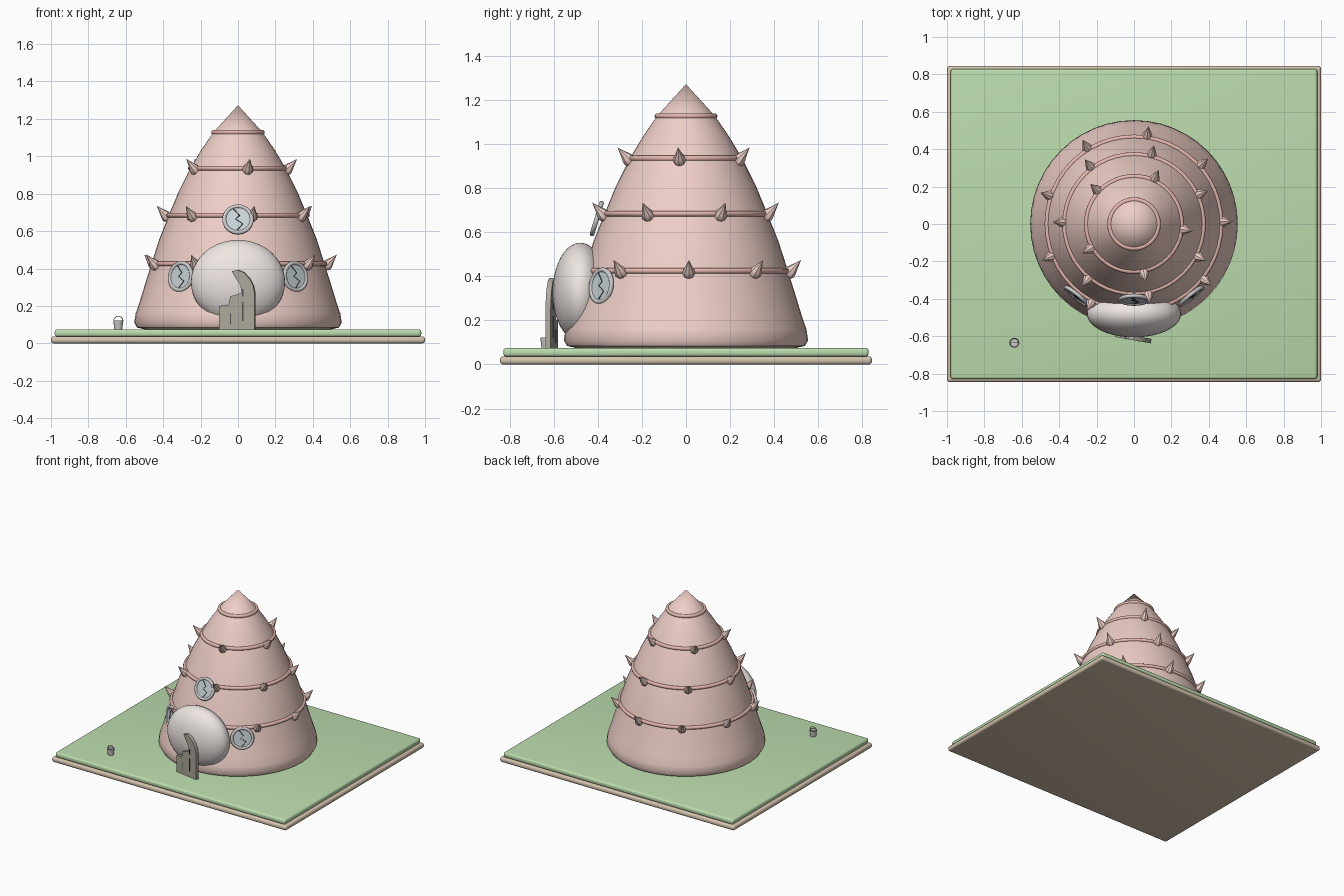
import bpy, bmesh, math
from mathutils import Vector, Matrix

if "Cube" in bpy.data.objects:
    bpy.data.objects.remove(bpy.data.objects["Cube"])


def mat(name, r, g, b):
    m = bpy.data.materials.new(name)
    m.diffuse_color = (r, g, b, 1)
    m.use_nodes = True
    m.node_tree.nodes["Principled BSDF"].inputs["Base Color"].default_value = m.diffuse_color
    return m


PINK = mat("pink_shell", 0.86, 0.62, 0.57)
RING = mat("ring_pink", 0.78, 0.47, 0.42)
GREEN = mat("grass", 0.50, 0.72, 0.42)
BEIGE = mat("earth", 0.66, 0.55, 0.42)
CREAM = mat("porch_cream", 0.86, 0.80, 0.77)
WOOD = mat("wood", 0.42, 0.39, 0.33)
GLASS = mat("glass", 0.60, 0.67, 0.70)
DARK = mat("dark", 0.08, 0.08, 0.08)


def finish(ob, name, m=None, angle=40):
    ob.name = name
    if m:
        ob.data.materials.append(m)
    bpy.ops.object.select_all(action='DESELECT')
    bpy.context.view_layer.objects.active = ob
    ob.select_set(True)
    bpy.ops.object.shade_smooth_by_angle(angle=math.radians(angle))
    return ob


def from_bmesh(bm, name, m=None, matrix=None, angle=40):
    bmesh.ops.recalc_face_normals(bm, faces=bm.faces)
    me = bpy.data.meshes.new(name)
    bm.to_mesh(me)
    bm.free()
    ob = bpy.data.objects.new(name, me)
    bpy.context.collection.objects.link(ob)
    if matrix:
        ob.matrix_world = matrix
    return finish(ob, name, m, angle)


def lathe(name, profile, segs, m=None, matrix=None, angle=40):
    bm = bmesh.new()
    vs = [bm.verts.new((r, 0, z)) for r, z in profile]
    es = [bm.edges.new(p) for p in zip(vs, vs[1:])]
    bmesh.ops.spin(bm, geom=vs + es, cent=(0, 0, 0), axis=(0, 0, 1),
                   angle=2 * math.pi, steps=segs)
    bmesh.ops.remove_doubles(bm, verts=bm.verts, dist=1e-5)
    return from_bmesh(bm, name, m, matrix, angle)


def slab(name, sx, sy, z0, z1, m):
    bm = bmesh.new()
    bmesh.ops.create_cube(bm, size=1, matrix=Matrix.Translation((0, 0, (z0 + z1) / 2))
                          @ Matrix.Diagonal((sx, sy, z1 - z0, 1)))
    bmesh.ops.bevel(bm, geom=bm.edges[:], offset=0.015, segments=4,
                    profile=0.5, affect='EDGES')
    return from_bmesh(bm, name, m)


def torus(name, major, minor, m, matrix):
    bpy.ops.mesh.primitive_torus_add(major_radius=major, minor_radius=minor,
                                     major_segments=48, minor_segments=10)
    ob = finish(bpy.context.object, name, m, 60)
    ob.matrix_world = matrix
    return ob


def wire(name, pts, radius, m, matrix):
    cu = bpy.data.curves.new(name, 'CURVE')
    cu.dimensions = '3D'
    cu.bevel_depth = radius
    cu.bevel_resolution = 1
    cu.use_fill_caps = True
    sp = cu.splines.new('POLY')
    sp.points.add(len(pts) - 1)
    for p, co in zip(sp.points, pts):
        p.co = (*co, 1)
    ob = bpy.data.objects.new(name, cu)
    bpy.context.collection.objects.link(ob)
    ob.matrix_world = matrix
    if m:
        cu.materials.append(m)


# Ground slabs
slab("earth_slab", 2.0, 1.69, 0, 0.037, BEIGE)
slab("grass_slab", 1.96, 1.66, 0.035, 0.075, GREEN)

# Conical shell house
lathe("house_shell", [(0, .075), (.50, .075), (.54, .084), (.555, .11), (.547, .16),
                      (.525, .225), (.496, .32), (.463, .425), (.42, .56), (.37, .685),
                      (.318, .81), (.255, .936), (.196, 1.035), (.132, 1.128), (0, 1.273)],
      48, PINK)

# Rings round the shell, three of them with upturned spikes
spike = [(0, -.012), (.024, -.010), (.030, .004), (.025, .022), (.015, .045), (.008, .064), (0, .085)]
for i, (r, z, n) in enumerate([(.465, .425, 9), (.371, .685, 7), (.254, .936, 5), (.13, 1.128, 0)]):
    torus(f"ring_{i + 1}", r, .013, RING, Matrix.Translation((0, 0, z)))
    for k in range(n):
        a = math.radians(281.5) + k * 2 * math.pi / n
        M = (Matrix.Rotation(a, 4, 'Z') @ Matrix.Translation((r + .006, 0, z - .012))
             @ Matrix.Rotation(math.radians(43), 4, 'Y'))
        lathe(f"spike_{i + 1}_{k + 1}", spike, 8, PINK, M)

# Rounded porch
bpy.ops.mesh.primitive_uv_sphere_add(segments=40, ring_count=20, radius=1)
porch = bpy.context.object
porch.matrix_world = (Matrix.Translation((0, -.48, .328)) @ Matrix.Diagonal((.252, .126, .225, 1)))
finish(porch, "porch", CREAM)

# Broken arched door, slightly ajar
outline = [(-.10, .075), (-.10, .20), (-.05, .205), (-.04, .25), (.022, .27), (.015, .31),
           (-.012, .35), (-.032, .385), (0, .393), (.035, .378), (.065, .345),
           (.085, .305), (.093, .26), (.093, .075)]
door_at = Matrix.Translation((0, -.61, 0)) @ Matrix.Rotation(math.radians(-10), 4, 'Z')
bm = bmesh.new()
face = bm.faces.new([bm.verts.new((x, -.012, z)) for x, z in outline])
ext = bmesh.ops.extrude_face_region(bm, geom=[face])
bmesh.ops.translate(bm, vec=(0, .024, 0),
                    verts=[v for v in ext['geom'] if isinstance(v, bmesh.types.BMVert)])
from_bmesh(bm, "door", WOOD, door_at, 30)
for i, (x, z, h) in enumerate([(-.038, .13, .06), (.028, .17, .10), (.028, .27, .04)]):
    bm = bmesh.new()
    bmesh.ops.create_cube(bm, size=1, matrix=Matrix.Translation((x, 0, z))
                          @ Matrix.Diagonal((.006, .026, h, 1)))
    from_bmesh(bm, f"plank_gap_{i + 1}", DARK, door_at)


# Round cracked windows
def window(name, r, z, angle, tilt):
    a, t = math.radians(angle), math.radians(tilt)
    n = Vector((math.cos(a) * math.cos(t), math.sin(a) * math.cos(t), math.sin(t)))
    M = (Matrix.Translation((r * math.cos(a), r * math.sin(a), z))
         @ n.to_track_quat('Z', 'Y').to_matrix().to_4x4())
    torus(name + "_frame", .073, .011, None, M)
    lathe(name + "_glass", [(0, -.006), (.073, -.006), (.073, .004), (0, .004)], 40, GLASS, M)
    crack = [(-.028, .062), (.008, .02), (-.012, 0), (.026, -.025), (-.004, -.06)]
    wire(name + "_crack", [(x, y, .004) for x, y in crack], .003, DARK, M)


window("upper_window", .405, .663, -90, 17)
window("left_window", .492, .357, -128.5, 7)
window("right_window", .492, .357, -51.5, 7)

# Bucket with wire handle
at = Matrix.Translation((-.64, -.635, .075))
lathe("bucket", [(0, 0), (.021, 0), (.027, .047), (.023, .047), (.021, .03), (0, .03)], 20, None, at)
wire("bucket_handle", [(.025 * math.cos(math.pi * k / 12), 0, .044 + .026 * math.sin(math.pi * k / 12))
                       for k in range(13)], .0025, RING, at)
